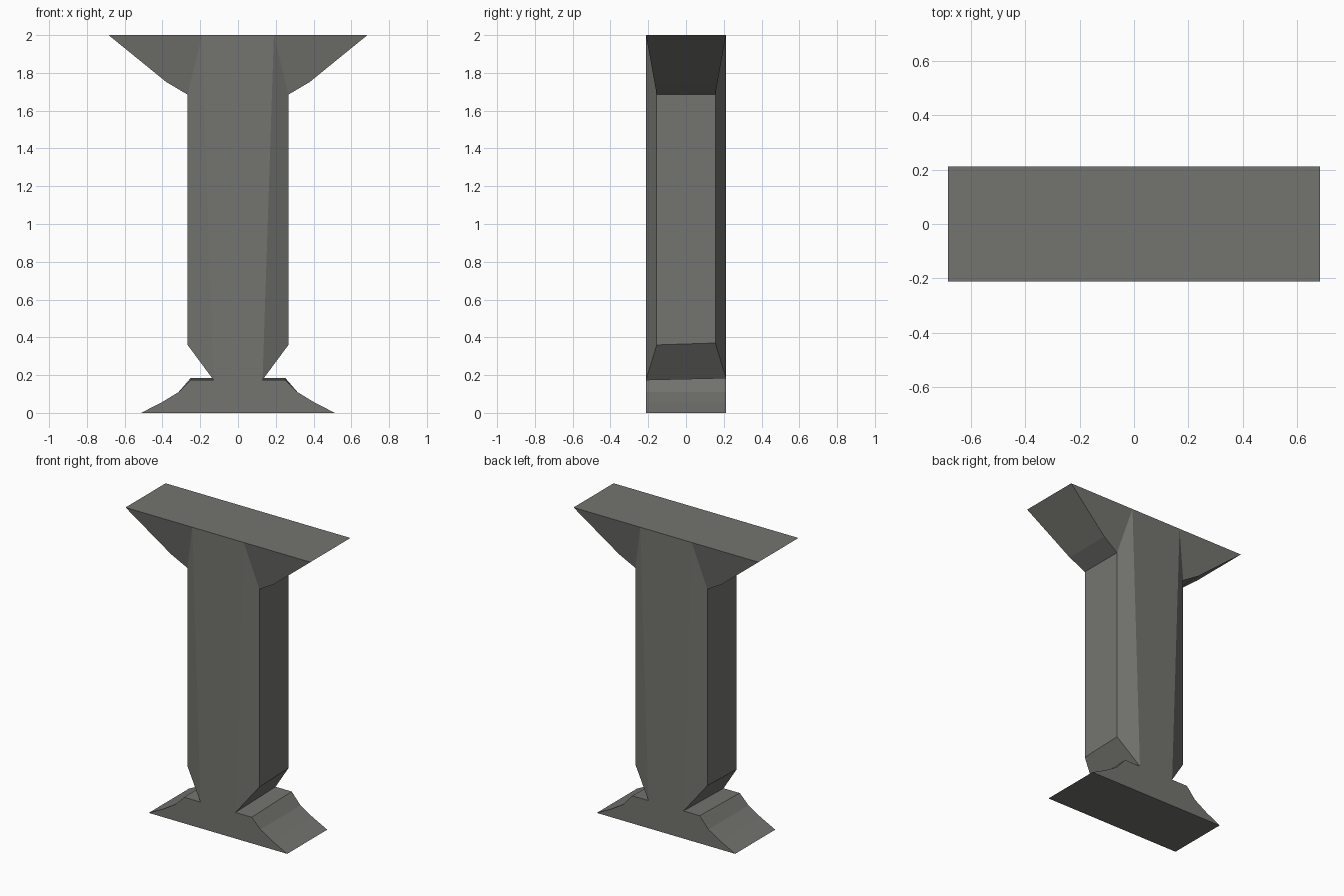
import bpy, bmesh
from mathutils import Vector

if "Cube" in bpy.data.objects:
    bpy.data.objects.remove(bpy.data.objects["Cube"])

stone = bpy.data.materials.new("grey stone")
stone.diffuse_color = (0.175, 0.175, 0.16, 1)
stone.use_nodes = True
stone.node_tree.nodes["Principled BSDF"].inputs["Base Color"].default_value = stone.diffuse_color

D = 0.212    # half depth of the base, capital and front strip
d = 0.155    # half depth of the side faces
TILT = 0.005  # the lower ledge sits slightly higher at the back


def build(name, faces, centre):
    """Flat-faced part; every face is turned away from the given centre."""
    bm = bmesh.new()
    for pts in faces:
        bm.faces.new([bm.verts.new(p) for p in pts])
    bmesh.ops.remove_doubles(bm, verts=bm.verts, dist=0.0005)
    bm.normal_update()
    for f in bm.faces:
        if f.normal.dot(f.calc_center_median() - Vector(centre)) < 0:
            f.normal_flip()
    me = bpy.data.meshes.new(name)
    bm.to_mesh(me)
    bm.free()
    me.materials.append(stone)
    bpy.context.collection.objects.link(bpy.data.objects.new(name, me))


def neck(sx, sy):
    return (sx * 0.13, sy * D, 0.18 + sy * TILT)


def low(sx, sy):
    return (sx * 0.267, sy * d, 0.365 + sy * TILT)


def high(sx, sy):
    return (sx * 0.267, sy * d, 1.685)


def strip_top(sx, sy):
    return (sx * 0.19, sy * D, 2.0)


# Shaft: flat front strip, chamfers, side faces and tapered undersides
shaft = []
for s in (-1, 1):
    shaft.append([neck(-1, s), neck(1, s), strip_top(1, s), strip_top(-1, s)])
    shaft.append([low(s, -1), low(s, 1), high(s, 1), high(s, -1)])
    shaft.append([neck(s, -1), neck(s, 1), low(s, 1), low(s, -1)])
    for t in (-1, 1):
        shaft.append([neck(s, t), low(s, t), high(s, t), strip_top(s, t)])
build("shaft", shaft, (0, 0, 1))


# Capital: flat top with two flaring wings
def knee(sx, sy):
    return (sx * 0.38, sy * 0.167, 1.752)


def tip(sx, sy):
    return (sx * 0.685, sy * D, 2.0)


capital = [[tip(-1, -1), strip_top(-1, -1), strip_top(1, -1), tip(1, -1),
            tip(1, 1), strip_top(1, 1), strip_top(-1, 1), tip(-1, 1)]]
for s in (-1, 1):
    capital.append([high(s, -1), high(s, 1), knee(s, 1), knee(s, -1)])
    capital.append([knee(s, -1), knee(s, 1), tip(s, 1), tip(s, -1)])
    for t in (-1, 1):
        capital.append([strip_top(s, t), high(s, t), knee(s, t), tip(s, t)])
build("capital", capital, (0, 0, 1.95))

# Base: curved foot profile run through the full depth
profile = [(0.13, 0.18), (0.25, 0.18), (0.315, 0.11), (0.405, 0.055), (0.513, 0.0)]


def foot(i, sx, sy):
    x, z = profile[i]
    return (sx * x, sy * D, z + (sy * TILT if i < 2 else 0))


n = len(profile)
base = [[foot(n - 1, -1, -1), foot(n - 1, 1, -1), foot(n - 1, 1, 1), foot(n - 1, -1, 1)]]
for s in (-1, 1):
    base.append([foot(i, 1, s) for i in range(n)] +
                [foot(i, -1, s) for i in reversed(range(n))])
    for i in range(n - 1):
        base.append([foot(i, s, -1), foot(i, s, 1), foot(i + 1, s, 1), foot(i + 1, s, -1)])
build("base", base, (0, 0, 0.1))
